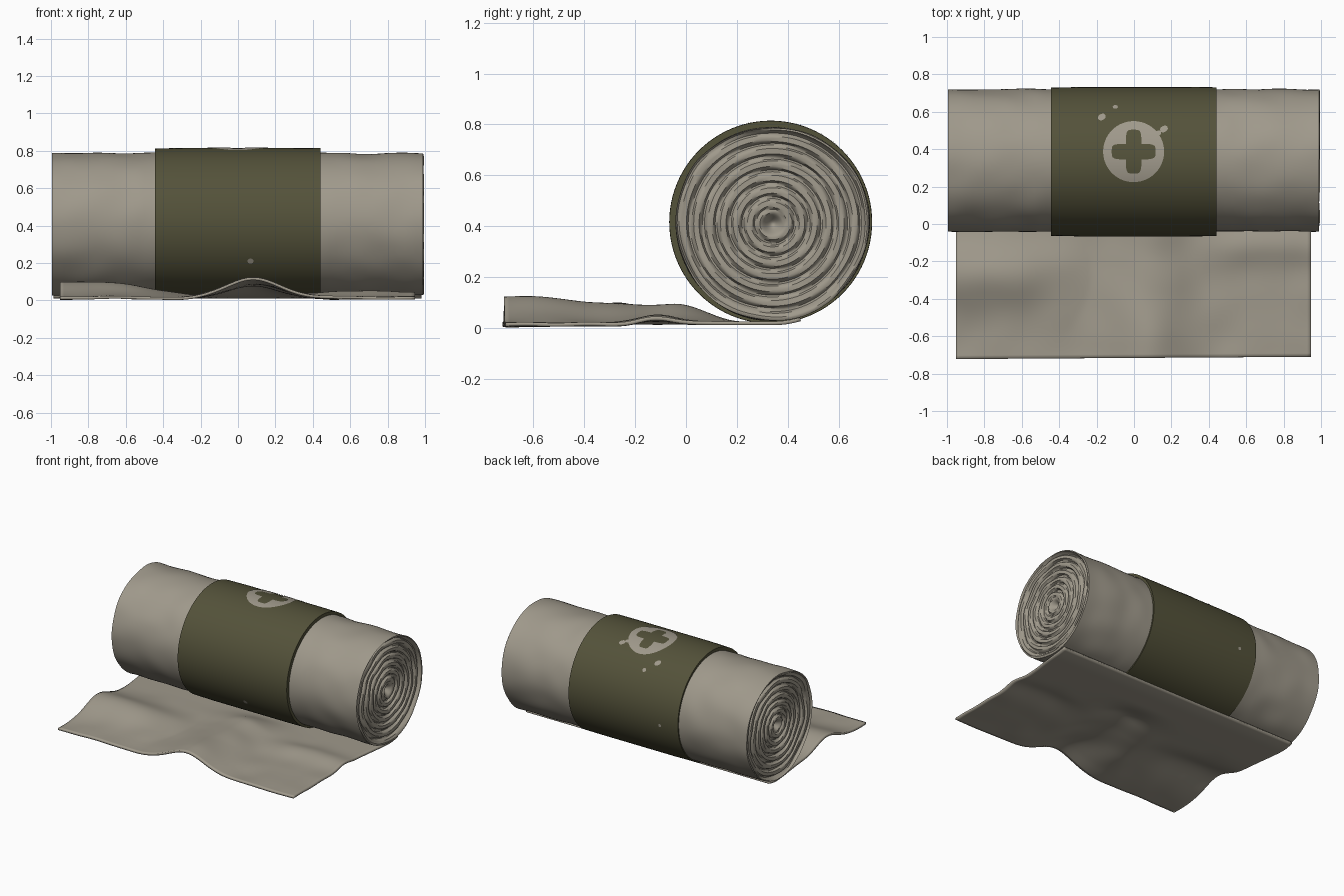
import bpy, bmesh, math
from mathutils import Vector, noise

cube = bpy.data.objects.get("Cube")
if cube:
    bpy.data.objects.remove(cube)


def material(name, rgb):
    m = bpy.data.materials.new(name)
    m.use_nodes = True
    m.diffuse_color = (*rgb, 1)
    m.node_tree.nodes["Principled BSDF"].inputs["Base Color"].default_value = (*rgb, 1)
    return m


cloth = material("grey linen", (0.35, 0.32, 0.26))
green = material("olive green", (0.088, 0.084, 0.042))

ROLL_Y, ROLL_Z, ROLL_R = 0.34, 0.41, 0.38
BAND_Y, BAND_Z, BAND_R = 0.333, 0.416, 0.399
BAND_LEFT, BAND_RIGHT = -0.445, 0.44
TAU = math.tau


def smooth(a, b, x):
    t = min(1, max(0, (x - a) / (b - a)))
    return t * t * (3 - 2 * t)


def wrinkle(x, y, z, scale=4):
    return noise.noise(Vector((x * scale, y * scale, z * scale)))


def surface(name, nu, nv, func, mat, loop=False):
    """Skin a grid of points func(i, j); loop closes the i direction."""
    bm = bmesh.new()
    rows = [[bm.verts.new(func(i, j)) for i in range(nu)] for j in range(nv)]
    for j in range(nv - 1):
        for i in range(nu if loop else nu - 1):
            k = (i + 1) % nu
            bm.faces.new((rows[j][i], rows[j][k], rows[j + 1][k], rows[j + 1][i]))
    bmesh.ops.remove_doubles(bm, verts=bm.verts, dist=0.00005)
    bmesh.ops.recalc_face_normals(bm, faces=bm.faces)
    mesh = bpy.data.meshes.new(name)
    bm.to_mesh(mesh)
    bm.free()
    mesh.materials.append(mat)
    obj = bpy.data.objects.new(name, mesh)
    bpy.context.collection.objects.link(obj)
    bpy.ops.object.select_all(action='DESELECT')
    obj.select_set(True)
    bpy.context.view_layer.objects.active = obj
    bpy.ops.object.shade_smooth_by_angle(angle=math.radians(40))
    return obj


# Rolled cloth: lathe with spiral layers pressed into both ends
SIDES, RINGS, LENGTH = 96, 54, 60


def roll_point(i, j):
    a = TAU * i / SIDES
    last = 2 * RINGS + LENGTH
    if RINGS <= j <= last - RINGS:
        x = -0.995 + 1.985 * (j - RINGS) / LENGTH
        r = ROLL_R
    else:
        side = -1 if j < RINGS else 1
        r = ROLL_R * (j if j < RINGS else last - j) / RINGS
        turn = (r / 0.052 - side * i / SIDES) % 1
        groove = smooth(0.45, 0.65, turn) - smooth(0.85, 1.0, turn)
        inset = 0.018 * groove * smooth(0.03, 0.08, r)
        inset += 0.012 * (1 - smooth(0.355, 0.37, r))
        inset += 0.05 * (1 - smooth(0, 0.055, r))
        inset += 0.01 * wrinkle(side, r * math.cos(a), r * math.sin(a), 7)
        x = side * (0.995 - max(0, inset))
    # Soft creases outside the band only
    free = smooth(0.44, 0.55, abs(x)) * smooth(0.3, 0.38, r)
    crease = wrinkle(x, math.cos(a) * 0.4, math.sin(a) * 0.4, 6)
    r += free * 0.007 * (crease + 0.6 * math.sin(3 * a))
    return (x, ROLL_Y + r * math.cos(a), ROLL_Z + r * math.sin(a))


surface("rolled_cloth", SIDES, 2 * RINGS + LENGTH + 1, roll_point, cloth, loop=True)

# Unrolled flap lying in front, rising back onto the underside of the roll
FLAP_X, FLAP_Y = 90, 60


def flap_point(i, j):
    u, v = i / (FLAP_X - 1), j / (FLAP_Y - 1)
    front = -0.722 + 0.012 * u
    y = front + (0.45 - front) * v
    half = 0.949 + 0.035 * smooth(0, 0.4, y)
    x = -0.003 + half * (2 * u - 1)
    hump = 0.105 * math.exp(-((x - 0.08) / 0.2) ** 2) * (1 - 0.35 * smooth(-0.7, -0.1, y))
    hump *= 1 - smooth(-0.05, 0.22, y)
    ridge = 0.078 * math.exp(-((y + 0.27) / 0.17) ** 2) * (1 - smooth(-0.75, -0.1, x))
    fold = 0.025 * math.exp(-((y + 0.12) / 0.1) ** 2) * smooth(0.2, 0.6, x)
    loose = 1 - smooth(-0.1, 0.15, y)
    z = 0.012 + 0.006 * smooth(-0.2, 0.1, y) + max(hump, ridge) + fold
    z += loose * 0.008 * (wrinkle(x, y, 0, 5) + 0.25)
    wrap = ROLL_Z - math.sqrt(0.392 ** 2 - (y - ROLL_Y) ** 2) if y > ROLL_Y else 0
    return (x, y, max(z, wrap, 0.0075))


flap = surface("cloth_flap", FLAP_X, FLAP_Y, flap_point, cloth)
thick = flap.modifiers.new("thickness", 'SOLIDIFY')
thick.thickness = 0.015
thick.offset = 0

# Paper band around the middle
band_profile = [(BAND_LEFT, 0.37), (BAND_LEFT, BAND_R - 0.003), (BAND_LEFT + 0.15, BAND_R),
                (BAND_RIGHT - 0.15, BAND_R), (BAND_RIGHT, BAND_R - 0.001), (BAND_RIGHT, 0.37)]


def band_point(i, j):
    x, r = band_profile[j]
    a = TAU * i / SIDES
    return (x, BAND_Y + r * math.cos(a), BAND_Z + r * math.sin(a))


surface("wrapper_band", SIDES, len(band_profile), band_point, green, loop=True)


# Printed marks: thin plates that follow the curve of the band
def mark(name, cx, cy, outer, inner, steps=8, sides=144):
    def point(i, j):
        a = TAU * i / sides
        r = inner(a) + (outer(a) - inner(a)) * j / (steps - 1)
        x, y = cx + r * math.cos(a), cy + r * math.sin(a)
        z = BAND_Z + math.sqrt((BAND_R + 0.003) ** 2 - (y - BAND_Y) ** 2)
        return (x, y, z)
    return surface(name, sides, steps, point, cloth, loop=True)


def arm(c, s):
    return ((abs(c) / 0.117) ** 5 + (abs(s) / 0.042) ** 5) ** -0.2


def cross(a):
    c, s = math.cos(a), math.sin(a)
    return max(arm(c, s), arm(s, c))


mark("emblem_disc", -0.002, 0.387, lambda a: 0.163, cross)
spots = [("upper_spot", -0.172, 0.572, 0.019), ("side_spot", 0.16, 0.508, 0.019),
         ("side_spot_tail", 0.128, 0.485, 0.016)]
for name, x, y, r in spots:
    mark(name, x, y, lambda a, r=r: r * (1 + 0.15 * math.cos(2 * a - 1)), lambda a: 0, 3, 24)


# Small specks on the front and back of the band
def speck(name, cx, angle, size):
    def point(i, j):
        a = TAU * i / 16
        x = cx + size * j * math.cos(a)
        t = angle + size * j * math.sin(a) / BAND_R
        r = BAND_R + 0.002
        return (x, BAND_Y + r * math.cos(t), BAND_Z + r * math.sin(t))
    surface(name, 16, 2, point, cloth, loop=True)


speck("front_speck", 0.067, math.pi + 0.54, 0.016)
speck("back_speck", -0.3, -0.1, 0.012)
speck("back_upper_speck", -0.1, 0.75, 0.014)
